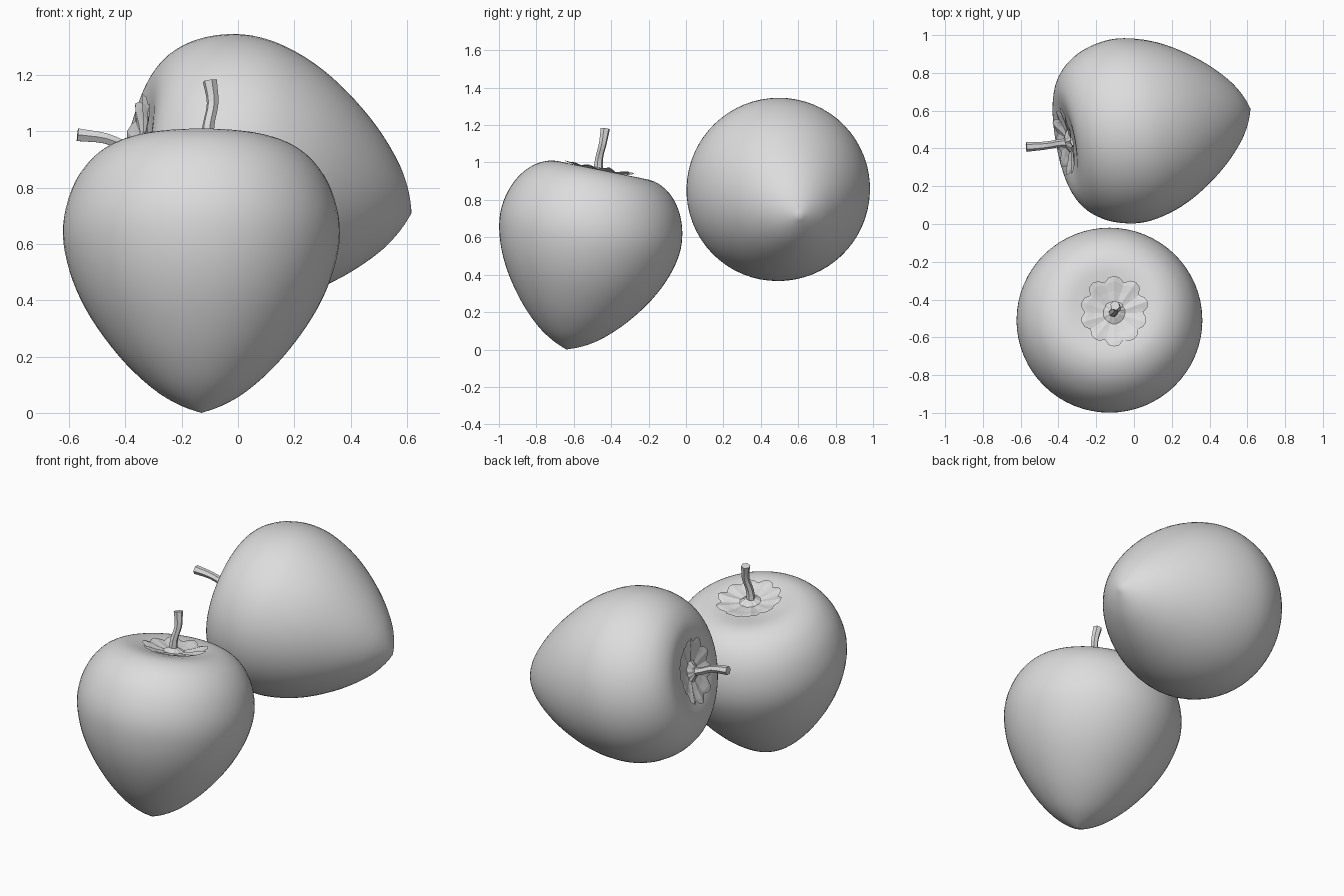
import bpy, bmesh, math, random
from mathutils import Vector, Matrix

cube = bpy.data.objects.get("Cube")
if cube:
    bpy.data.objects.remove(cube, do_unlink=True)
random.seed(4)

GREY = (0.72, 0.72, 0.72, 1)
grey = bpy.data.materials.new("plain_grey")
grey.use_nodes = True
grey.diffuse_color = GREY
grey.node_tree.nodes["Principled BSDF"].inputs["Base Color"].default_value = GREY

# Fruit outline from blunt tip to shallow crown: (radius, height)
OUTLINE = [(0, 0), (.075, .03), (.158, .08), (.248, .16), (.326, .25), (.395, .35),
           (.446, .45), (.479, .55), (.492, .64), (.483, .73), (.452, .82), (.405, .89),
           (.352, .936), (.29, .964), (.23, .97), (.17, .962), (.1, .949), (0, .94)]


def smooth_path(points, steps):
    """Catmull-Rom curve through the points."""
    p = [Vector(q) for q in points]
    p = [2 * p[0] - p[1]] + p + [2 * p[-1] - p[-2]]
    path = []
    for a, b, c, d in zip(p, p[1:], p[2:], p[3:]):
        for k in range(steps):
            t = k / steps
            path.append(0.5 * (2 * b + (c - a) * t + (2 * a - 5 * b + 4 * c - d) * t ** 2
                               + (3 * b - a - 3 * c + d) * t ** 3))
    return path + [p[-2]]


def radial_mesh(name, rings, bottom, top, matrix, smooth):
    """Join rings of points, closing each end that has a pole."""
    bm = bmesh.new()
    loops = [[bm.verts.new(co) for co in ring] for ring in rings]
    n = len(loops[0])
    for low, high in zip(loops, loops[1:]):
        for i in range(n):
            j = (i + 1) % n
            bm.faces.new((low[i], low[j], high[j], high[i]))
    for pole, loop in ((bottom, loops[0]), (top, loops[-1])):
        if pole is not None:
            v = bm.verts.new(pole)
            for i in range(n):
                bm.faces.new((loop[i], loop[(i + 1) % n], v))
    bmesh.ops.recalc_face_normals(bm, faces=bm.faces)
    for face in bm.faces:
        face.smooth = smooth
    mesh = bpy.data.meshes.new(name)
    bm.to_mesh(mesh)
    bm.free()
    mesh.materials.append(grey)
    obj = bpy.data.objects.new(name, mesh)
    obj.matrix_world = matrix
    bpy.context.collection.objects.link(obj)


def circle(radius, z, n):
    return [(radius * math.cos(math.tau * i / n), radius * math.sin(math.tau * i / n), z)
            for i in range(n)]


def make_body(name, matrix):
    path = smooth_path(OUTLINE, 3)
    rings = [circle(p.x, p.y, 64) for p in path[1:-1]]
    radial_mesh(name, rings, (0, 0, path[0].y), (0, 0, path[-1].y), matrix, True)


def make_calyx(name, matrix, lobes=10, steps=4):
    # Ruffled leaf disc: each lobe is creased along its middle, with a raised hub
    reach = [random.uniform(.175, .2) for _ in range(lobes)]
    lift = [random.uniform(.006, .02) for _ in range(lobes)]
    n = lobes * steps
    rings = []
    for f, z in ((1, .973), (.85, .972), (.6, .963), (.32, .957), (.16, .975)):
        ring = []
        for i in range(n):
            lobe, k = divmod(i, steps)
            fold = 1 - abs(2 * k / steps - 1)
            size = reach[lobe] if k else min(reach[lobe], reach[lobe - 1])
            radius = f * size * (1 - .13 * f ** 3 * (1 - fold) ** 2)
            angle = math.tau * i / n
            height = z + f * lift[lobe] * fold
            ring.append((radius * math.cos(angle), radius * math.sin(angle), height))
        rings.append(ring)
    radial_mesh(name, rings, None, (0, 0, .985), matrix, False)


def make_stem(name, points):
    # Six-sided stalk that flares at both ends
    path = smooth_path(points, 3)
    main = path[-1] - path[0]
    base = main.to_track_quat('Z', 'Y')
    rings = []
    for i, p in enumerate(path):
        ahead = path[min(i + 1, len(path) - 1)] - path[max(i - 1, 0)]
        turn = main.rotation_difference(ahead) @ base
        t = i / (len(path) - 1)
        radius = .019 + .012 * (1 - t) ** 4 + .007 * t ** 3
        rings.append([p + turn @ Vector(c) for c in circle(radius, 0, 6)])
    radial_mesh(name, rings, path[0], path[-1], Matrix(), False)


def make_fruit(prefix, tip, axis, length, calyx_shift, stem):
    axis = Vector(axis).normalized()
    turn = axis.to_track_quat('Z', 'Y').to_matrix().to_4x4()
    matrix = Matrix.Translation(tip) @ turn @ Matrix.Diagonal((1, 1, length, 1))
    make_body(prefix + "_fruit_body", matrix)
    make_calyx(prefix + "_fruit_calyx", Matrix.Translation(calyx_shift) @ matrix)
    make_stem(prefix + "_fruit_stem", stem)


make_fruit("front", (-.13, -.64, 0), (0, .2, .98), 1.008, (.025, -.025, .005),
           [(-.11, -.47, .93), (-.105, -.465, 1.02), (-.09, -.445, 1.1), (-.1, -.432, 1.18)])
make_fruit("back", (.617, .61, .71), (-.96, -.172, .215), 1.045, (0, 0, .01),
           [(-.31, .43, .925), (-.39, .428, .943), (-.47, .415, .975), (-.57, .408, .988)])
